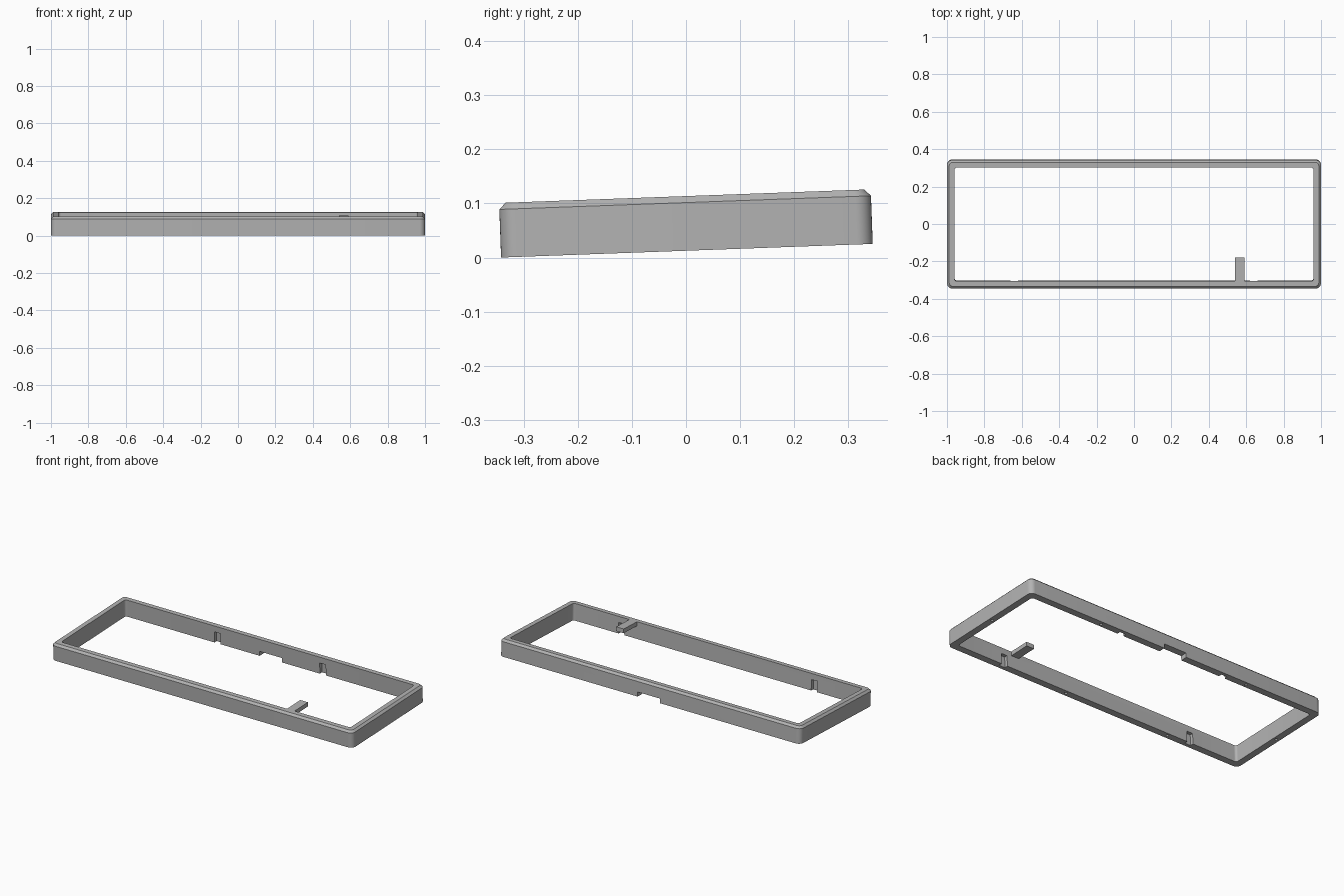
import bpy, bmesh, math
from mathutils import Matrix

cube = bpy.data.objects.get("Cube")
if cube:
    bpy.data.objects.remove(cube, do_unlink=True)

HX, HY, WALL = 1.0, 0.344, 0.04      # half width, half depth, rail thickness
TOP, CHAMFER = 0.101, 0.012
TILT = math.radians(2.1)
PLACE = Matrix.Translation((0, 0.0017, HY * math.sin(TILT))) @ Matrix.Rotation(TILT, 4, 'X')

grey = bpy.data.materials.new("case_grey")
grey.use_nodes = True
COLOUR = (0.45, 0.45, 0.45, 1)
grey.diffuse_color = COLOUR
grey.node_tree.nodes["Principled BSDF"].inputs["Base Color"].default_value = COLOUR


def rounded_ring(bm, inset, radius, z, steps=8):
    """Closed loop of vertices along a rounded rectangle."""
    ring = []
    for q, (sx, sy) in enumerate([(1, 1), (-1, 1), (-1, -1), (1, -1)]):
        cx, cy = sx * (HX - inset - radius), sy * (HY - inset - radius)
        for i in range(steps + 1):
            a = (q + i / steps) * math.pi / 2
            ring.append(bm.verts.new((cx + radius * math.cos(a), cy + radius * math.sin(a), z)))
    return ring


def add_box(bm, x, y, z):
    """Box spanning the given (low, high) ranges."""
    centre = [(a + b) / 2 for a, b in (x, y, z)]
    size = [b - a for a, b in (x, y, z)]
    bmesh.ops.create_cube(bm, size=1, matrix=Matrix.Translation(centre) @ Matrix.Diagonal((*size, 1)))


def make_object(name, bm):
    bmesh.ops.recalc_face_normals(bm, faces=bm.faces)
    mesh = bpy.data.meshes.new(name)
    bm.to_mesh(mesh)
    bm.free()
    mesh.materials.append(grey)
    obj = bpy.data.objects.new(name, mesh)
    bpy.context.collection.objects.link(obj)
    obj.matrix_world = PLACE
    return obj


# Frame: a chamfered cross-section carried around a rounded rectangle
bm = bmesh.new()
rings = [rounded_ring(bm, *p) for p in [
    (0, 0.03, 0), (0, 0.03, TOP - CHAMFER), (CHAMFER, 0.02, TOP),
    (WALL, 0.014, TOP), (WALL, 0.014, 0)]]
for lower, upper in zip(rings, rings[1:] + rings[:1]):
    n = len(lower)
    for i in range(n):
        j = (i + 1) % n
        bm.faces.new((lower[i], lower[j], upper[j], upper[i]))
frame = make_object("case_frame", bm)

# Cutters: vertical slots in the inner walls, cable opening, screw holes
bm = bmesh.new()
inner = HY - WALL
for side in (-1, 1):
    for x, y in ((side * 0.64, (-inner - 0.02, -inner + 0.02)),
                 (side * 0.35, (inner - 0.02, inner + 0.02))):
        add_box(bm, (x - 0.02, x + 0.02), y, (-0.02, 0.065))
add_box(bm, (-0.07, 0.08), (inner - 0.03, HY + 0.02), (-0.02, 0.027))
rail = HY - WALL / 2
for x, y in [(-0.98, 0), (0.98, 0), (-0.5, rail), (0.5, rail), (-0.5, -rail), (0.2, -rail)]:
    bmesh.ops.create_cone(bm, cap_ends=True, segments=16, radius1=0.008, radius2=0.008,
                          depth=0.08, matrix=Matrix.Translation((x, y, 0)))
cutter = make_object("slot_cutter", bm)
cutter.hide_render = True

cut = frame.modifiers.new("slots", 'BOOLEAN')
cut.operation, cut.solver, cut.object = 'DIFFERENCE', 'EXACT', cutter
bpy.ops.object.select_all(action='DESELECT')
frame.select_set(True)
bpy.context.view_layer.objects.active = frame
bpy.ops.object.modifier_apply(modifier=cut.name)
bpy.data.objects.remove(cutter, do_unlink=True)
bpy.ops.object.shade_smooth_by_angle(angle=math.radians(25))

# Support tab reaching inward from the front rail
bm = bmesh.new()
add_box(bm, (0.54, 0.59), (-inner, -0.178), (TOP - 0.025, TOP))
make_object("support_tab", bm)
